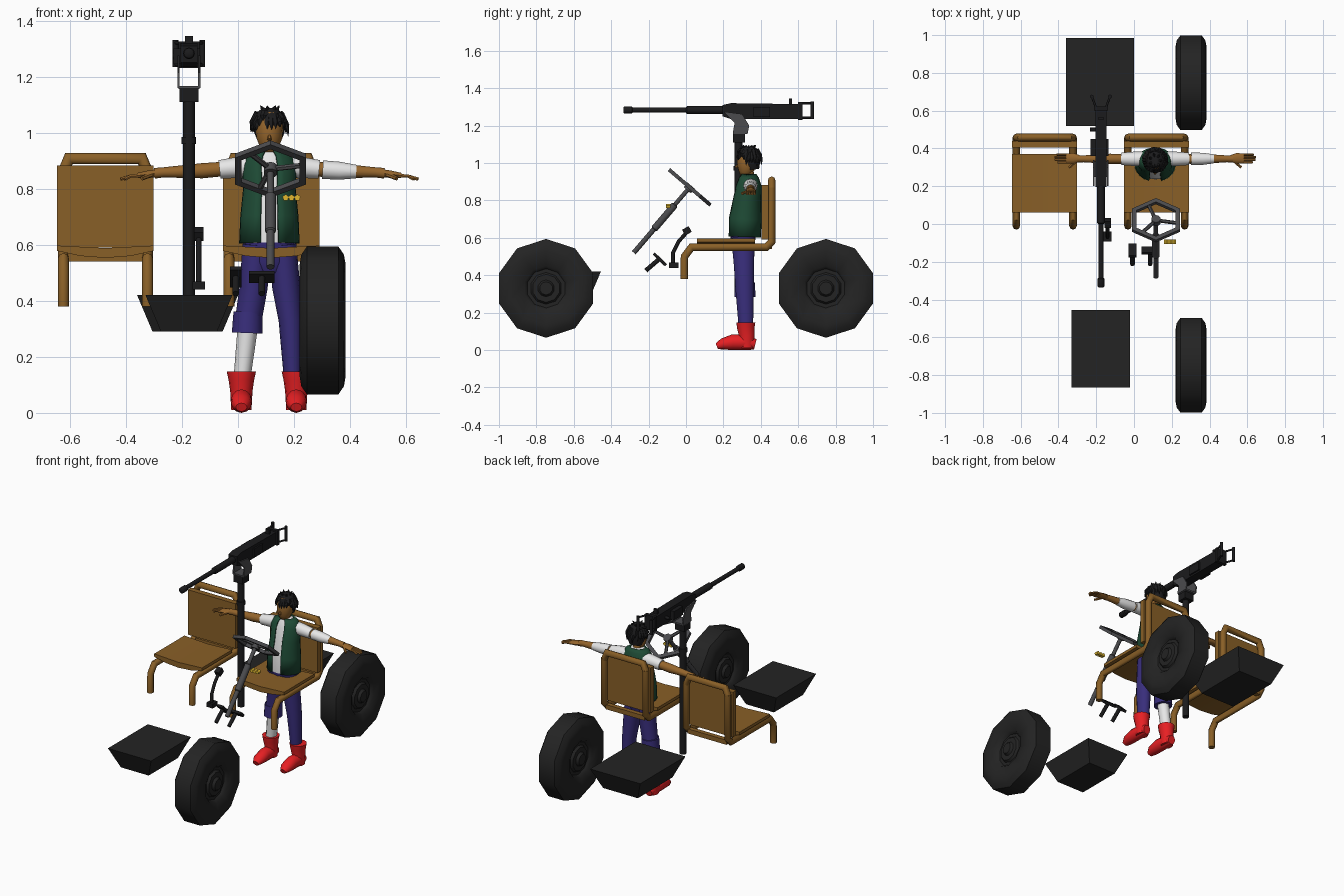
import bpy, bmesh, math, random
from mathutils import Vector, Matrix

old = bpy.data.objects.get("Cube")
if old:
    bpy.data.objects.remove(old, do_unlink=True)

X, Y, Z = Vector((1, 0, 0)), Vector((0, 1, 0)), Vector((0, 0, 1))
made = []


def material(name, *rgb):
    mat = bpy.data.materials.new(name)
    mat.use_nodes = True
    mat.diffuse_color = (*rgb, 1)
    mat.node_tree.nodes["Principled BSDF"].inputs["Base Color"].default_value = (*rgb, 1)
    return mat


black = material("black", .011, .011, .012)
charcoal = material("charcoal", .017, .017, .017)
grey = material("steel grey", .07, .07, .075)
wood = material("tan brown", .25, .115, .02)
skin = material("skin", .30, .13, .025)
green = material("dark green", .013, .07, .036)
white = material("white", .8, .8, .8)
purple = material("indigo", .04, .027, .2)
red = material("red", .85, .015, .018)
gold = material("gold", .75, .48, .03)


def finish(name, bm, mat):
    bmesh.ops.recalc_face_normals(bm, faces=bm.faces)
    mesh = bpy.data.meshes.new(name)
    bm.to_mesh(mesh)
    bm.free()
    mesh.materials.append(mat)
    obj = bpy.data.objects.new(name, mesh)
    bpy.context.collection.objects.link(obj)
    made.append(obj)
    return obj


def skin_rows(bm, rows, wrap=True, cap=True, loop=False):
    """Bridge rows of points into a surface."""
    rows = [[bm.verts.new(p) for p in row] for row in rows]
    count = len(rows[0])
    for i in range(len(rows) if loop else len(rows) - 1):
        a, b = rows[i], rows[(i + 1) % len(rows)]
        for j in range(count if wrap else count - 1):
            k = (j + 1) % count
            bm.faces.new((a[j], a[k], b[k], b[j]))
    if cap:
        bm.faces.new(rows[0])
        bm.faces.new(rows[-1])


def loft(name, rings, mat, ref=X, n=10, arc=None):
    """Sweep ellipses given as (x, y, z, radius along ref, other radius)."""
    pts = [Vector(r[:3]) for r in rings]
    steps = [(b - a).normalized() for a, b in zip(pts, pts[1:])]
    rows = []
    for i, (p, ring) in enumerate(zip(pts, rings)):
        before, after = steps[max(i - 1, 0)], steps[min(i, len(steps) - 1)]
        t = (before + after).normalized()
        u = (ref - t * ref.dot(t)).normalized()
        v = t.cross(u) / max(.6, t.dot(after))
        start, end = arc or (0, math.tau)
        angles = [start + (end - start) * j / n for j in range(n + 1 if arc else n)]
        rows.append([p + u * ring[3] * math.cos(a) + v * ring[4] * math.sin(a) for a in angles])
    bm = bmesh.new()
    skin_rows(bm, rows, wrap=not arc, cap=not arc)
    return finish(name, bm, mat)


def pipe(name, pts, radius, mat, ref=X, n=8):
    return loft(name, [(*p, radius, radius) for p in pts], mat, ref, n)


def box(name, lo, hi, mat, tilt=0):
    lo, hi = Vector(lo), Vector(hi)
    bm = bmesh.new()
    bmesh.ops.create_cube(bm, size=1, matrix=Matrix.LocRotScale(None, None, hi - lo))
    bm.transform(Matrix.Translation((lo + hi) / 2) @ Matrix.Rotation(tilt, 4, 'X'))
    return finish(name, bm, mat)


def prism(name, outline, axis, start, end, mat):
    """Extrude an outline; axis 0 takes (y, z) points and axis 1 takes (x, z)."""
    def place(p, d):
        return (d, *p) if axis == 0 else (p[0], d, p[1])
    bm = bmesh.new()
    skin_rows(bm, [[place(p, d) for p in outline] for d in (start, end)])
    return finish(name, bm, mat)


def lathe(name, profile, n, loc, direction, mat, loop=False):
    """Turn (height, radius) points about a direction, one corner pointing up."""
    quat = Vector(direction).to_track_quat('Z', 'Y')
    rows = []
    for h, r in profile:
        angles = [math.pi / 2 + math.tau * j / n for j in range(n)]
        rows.append([Vector(loc) + quat @ Vector((r * math.cos(a), r * math.sin(a), h)) for a in angles])
    bm = bmesh.new()
    skin_rows(bm, rows, cap=not loop, loop=loop)
    return finish(name, bm, mat)


# Ten-sided wheels with stepped hubs
half = [(.08, .014), (.08, .035), (.064, .045), (.064, .075), (.05, .085), (.05, .105),
        (.07, .12), (.082, .2), (.076, .235), (.056, .264)]
tyre = half + [(-h, r) for h, r in reversed(half)]
for name, y in (("front_wheel", -.748), ("rear_wheel", .748)):
    lathe(name, tyre, 10, (.302, y, .33), X, charcoal)

# Tapered trays
for name, x0, x1, y0, y1 in (("front_tray", -.33, -.02, -.865, -.455), ("rear_tray", -.36, 0, .52, .985)):
    bm = bmesh.new()
    skin_rows(bm, [[(x0 + d, y0 + d, z), (x1 - d, y0 + d, z), (x1 - d, y1 - d, z), (x0 + d, y1 - d, z)]
                   for d, z in ((.055, .29), (0, .42))])
    finish(name, bm, charcoal)

# Two tube-framed seats
for side, cx in (("passenger", -.473), ("driver", .118)):
    for end, x in (("right", cx - .15), ("left", cx + .15)):
        pipe(f"{side}_seat_{end}_tube", [(x, y, z) for y, z in (
            (-.01, .38), (-.008, .5), (.03, .55), (.43, .55), (.458, .58), (.458, .87))], .02, wood)
    pipe(side + "_seat_top_rail", [(cx + x, .458, z) for x, z in (
        (-.15, .86), (-.13, .908), (.13, .908), (.15, .86))], .02, wood, Y)
    sag = [(-.172, .597), (0, .588), (.172, .597), (.172, .578), (.09, .56), (0, .553), (-.09, .56), (-.172, .578)]
    prism(side + "_seat_pan", [(cx + x, z) for x, z in sag], 1, .06, .37, wood)
    box(side + "_seat_back", (cx - .172, .405, .59), (cx + .172, .44, .882), wood)
    box(side + "_seat_rear_bar", (cx - .14, .43, .54), (cx + .14, .46, .57), wood)

# Gun post and cradle
gx, gz = -.175, 1.283
pipe("gun_post", [(gx, .28, .3), (gx, .28, 1.12)], .021, black, n=12)
pipe("post_collar", [(gx, .28, .96), (gx, .28, .985)], .026, black, n=12)
box("post_head", (gx - .034, .25, 1.11), (gx + .034, .315, 1.16), black)
cradle = [(.2, 1.275), (.26, 1.215), (.25, 1.16), (.33, 1.16), (.338, 1.2), (.3, 1.262)]
for end, x in (("right", gx - .037), ("left", gx + .037)):
    prism(f"cradle_{end}_plate", cradle, 0, x - .004, x + .004, grey)
box("cradle_base", (gx - .037, .25, 1.155), (gx + .037, .33, 1.166), grey)

# Heavy gun: barrel, receiver, sights, spade grips
loft("gun_barrel", [(gx, y, gz, r, r) for y, r in (
    (-.335, .014), (-.33, .019), (-.29, .019), (-.285, .013), (0, .014), (.005, .021), (.2, .021))], black, X, 12)
prism("gun_receiver", [(.195, 1.25), (.24, 1.235), (.6, 1.235), (.6, 1.315), (.24, 1.32), (.195, 1.31)],
      0, gx - .03, gx + .03, black)
box("gun_back_plate", (gx - .038, .6, 1.23), (gx + .038, .622, 1.325), black)
box("gun_rear_sight", (gx - .014, .55, 1.31), (gx + .014, .566, 1.345), black)
box("gun_ammo_guide", (gx - .055, .36, 1.245), (gx + .04, .45, 1.3), black)
pipe("gun_bolt_handle", [(gx - .058, .5, 1.275), (gx, .5, 1.275)], .01, black, Z)
for end, x in (("right", gx - .048), ("left", gx + .048)):
    pipe(f"gun_{end}_grip", [(x, .675, 1.235), (x, .675, 1.33)], .01, black)
    for level, z in (("lower", 1.242), ("upper", 1.32)):
        pipe(f"gun_{end}_{level}_arm", [(x * .5 + gx * .5, .61, z), (x, .675, z)], .006, black, Z)

# Six-sided steering wheel on a slanted column
hub, axis = Vector((.116, .02, .87)), Vector((0, .65, .76)).normalized()
turn = axis.to_track_quat('Z', 'Y')
lathe("steering_rim", [(-.01, .146), (.01, .146), (.01, .12), (-.01, .12)], 6, hub, axis, grey, True)
lathe("steering_hub", [(-.02, .025), (.012, .025)], 10, hub, axis, grey)
for i in range(3):
    a = math.radians(50 + 120 * i)
    pipe(f"steering_spoke_{i}", [hub, hub + turn @ Vector((math.cos(a), math.sin(a), 0)) * .125], .01, grey, axis, 6)
loft("steering_column", [(*(hub - axis * d), r, r) for d, r in (
    (0, .012), (.12, .012), (.125, .02), (.29, .02), (.295, .014), (.46, .014))], grey, X)

# Gold badge, gear lever, pedals
for i in range(3):
    lathe(f"gold_stud_{i}", [(-.012, .012), (.012, .012)], 5, (.17 + .021 * i, -.095, .768), -Y, gold)
pipe("gear_lever", [(-.14, y, z) for y, z in ((-.07, .45), (-.07, .52), (-.04, .58), (0, .625))], .01, black)
box("gear_knob", (-.157, -.015, .62), (-.123, .025, .655), black, .5)
box("gear_base", (-.162, -.092, .44), (-.118, -.04, .468), black)
for name, x, wide, tall in (("clutch_pedal", -.008, .02, .09), ("brake_pedal", .085, .045, .045)):
    pipe(name + "_arm", [(x, -.215, .425), (x, -.145, .485)], .012, black)
    box(name + "_pad", (x - wide, -.148, .485 - tall / 2), (x + wide, -.132, .485 + tall / 2), black, .8)

# Figure: torso, open vest, hips
cx = .112
body = [(.605, .312, .108, .088), (.7, .315, .104, .09), (.8, .325, .094, .078),
        (.88, .335, .098, .07), (.92, .335, .08, .055), (.94, .335, .048, .042)]
loft("shirt", [(cx, y, z, a - .014, b - .012) for z, y, a, b in body], white, X, 20)
vest = loft("vest", [(cx, y, z, a, b) for z, y, a, b in body], green, X, 22,
            (math.radians(-72), math.radians(252)))
solid = vest.modifiers.new("Thickness", 'SOLIDIFY')
solid.thickness = .008
loft("trouser_hips", [(cx, .305, z, a, b) for z, a, b in (
    (.5, .05, .045), (.54, .085, .062), (.63, .09, .068))], purple, X, 16)

# Legs and boots
loft("right_trouser", [(.066, .305, .6, .05, .064), (.056, .31, .45, .05, .055), (.04, .313, .35, .048, .05)],
     purple, X, 14)
loft("rolled_cuff", [(.036, .315, .36, .052, .055), (.033, .315, .285, .055, .058)], purple, X, 14)
loft("right_sock", [(.034, .315, .3, .036, .038), (.014, .32, .12, .03, .035)], white, X, 12)
loft("left_trouser", [(.158, .305, .6, .05, .064), (.172, .31, .45, .05, .055), (.187, .313, .33, .042, .05),
                      (.195, .32, .13, .032, .04)], purple, X, 14)
for side, x in (("right", .012), ("left", .208)):
    loft(side + "_boot_shaft", [(x, y, z, a, b) for y, z, a, b in (
        (.325, .01, .036, .04), (.325, .08, .04, .043), (.32, .12, .046, .048), (.32, .147, .052, .052))], red, X, 14)
    loft(side + "_boot_foot", [(x, y, z, a, b) for y, z, a, b in (
        (.37, .03, .025, .028), (.33, .04, .037, .04), (.25, .042, .038, .042), (.195, .032, .036, .03),
        (.165, .02, .02, .016))], red, X, 12)

# Arms held straight out
for side, s in (("right", -1), ("left", 1)):
    loft(side + "_arm", [(cx + s * d, .345, z, a, a) for d, z, a in (
        (.08, .875, .03), (.18, .869, .026), (.24, .864, .027), (.38, .858, .018), (.41, .855, .019))], skin, Y, 12)
    loft(side + "_sleeve", [(cx + s * d, .345, z, a, a) for d, z, a in (
        (.06, .88, .038), (.11, .876, .038), (.178, .869, .033))], white, Y, 12)
    loft(side + "_palm", [(cx + s * d, .347, z, a, b) for d, z, a, b in (
        (.4, .855, .018, .015), (.43, .852, .028, .014), (.47, .847, .027, .01))], skin, Y, 10)
    for i in range(4):
        y, reach = .327 + .0135 * i, (.515, .53, .532, .52)[i]
        pipe(f"{side}_finger_{i}", [(cx + s * .46, y, .847), (cx + s * .495, y, .845),
                                    (cx + s * reach, y, .834)], .0065, skin, Y, 6)
    pipe(side + "_thumb", [(cx + s * .42, .33, .85), (cx + s * .455, .3, .837)], .008, skin, Z, 6)
loft("left_wrist_wrap", [(cx + d, .345, z, a, a) for d, z, a in (
    (.19, .868, .033), (.25, .864, .032), (.31, .861, .024))], white, Y, 12)

# Head and spiky hair
pipe("neck", [(cx, .34, .91), (cx, .335, .97)], .027, skin, n=10)
loft("head", [(cx, y, z, a, b) for y, z, a, b in (
    (.3, .93, .014, .014), (.312, .945, .032, .035), (.322, .98, .046, .05), (.328, 1.03, .05, .054),
    (.332, 1.07, .035, .04))], skin, X, 16)
loft("nose", [(cx, .28, .995, .004, .004), (cx, .268, .975, .008, .008)], skin, X, 6)
loft("hair_cap", [(cx, y, z, a, b) for y, z, a, b in (
    (.358, .965, .04, .034), (.354, 1.0, .054, .045), (.34, 1.035, .058, .058), (.336, 1.065, .05, .054),
    (.336, 1.088, .026, .03))], black, X, 14)
random.seed(4)
for i in range(26):
    a = math.tau * i / 26
    out = Vector((math.cos(a), math.sin(a), 0))
    front = out.y < -.45
    root = Vector((cx, .338, 1.055 + random.uniform(-.005, .02))) + out * .044
    drop = random.uniform(.05, .085) if not front else random.uniform(.025, .055)
    tip = root + out * random.uniform(.016, .026) - Z * drop
    loft(f"hair_lock_{i}", [(*root, .014, .01), (*((root + tip) / 2 + out * .008), .012, .008),
                            (*tip, .001, .001)], black, Z.cross(out), 5)
for i in range(7):
    a = math.tau * i / 7
    root = Vector((cx + .02 * math.cos(a), .336 + .02 * math.sin(a), 1.075))
    tip = root + Vector((.016 * math.cos(a), .02 * math.sin(a), .022))
    loft(f"hair_spike_{i}", [(*root, .014, .014), (*tip, .001, .001)], black, X, 5)

# Smooth rounded parts, keep real edges sharp
bpy.ops.object.select_all(action='DESELECT')
for obj in made:
    obj.select_set(True)
bpy.context.view_layer.objects.active = made[0]
bpy.ops.object.shade_smooth_by_angle(angle=math.radians(46))
